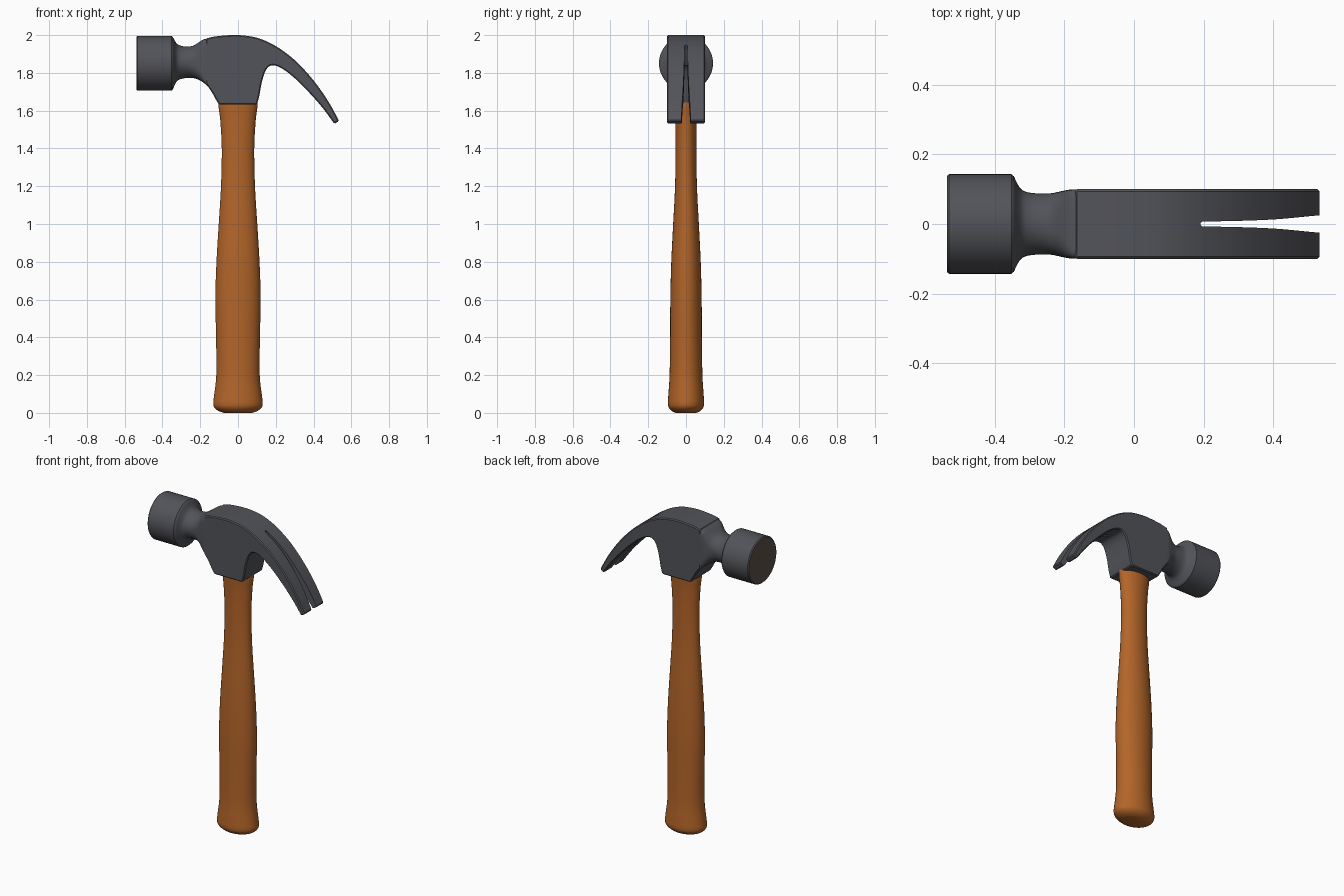
import bpy, bmesh, math
from mathutils import Vector

cube = bpy.data.objects.get("Cube")
if cube:
    bpy.data.objects.remove(cube, do_unlink=True)


def material(name, rgb, rough):
    m = bpy.data.materials.new(name)
    m.use_nodes = True
    m.diffuse_color = (*rgb, 1)
    bsdf = m.node_tree.nodes["Principled BSDF"]
    bsdf.inputs["Base Color"].default_value = (*rgb, 1)
    bsdf.inputs["Roughness"].default_value = rough
    return m


STEEL = material("dark steel", (0.085, 0.087, 0.1), 0.5)
WOOD = material("warm wood", (0.45, 0.13, 0.022), 0.5)
FACE = material("worn striking face", (0.11, 0.08, 0.065), 0.6)


def smooth(rows, steps):
    """Catmull-Rom curve through rows of any dimension."""
    pts = [Vector(r) for r in rows]
    pts = [pts[0]] + pts + [pts[-1]]
    out = []
    for a, b, c, d in zip(pts, pts[1:], pts[2:], pts[3:]):
        for i in range(steps):
            t = i / steps
            out.append(b + (c - a) * t / 2 + (a * 2 - b * 5 + c * 4 - d) * t * t / 2
                       + (b * 3 - a - c * 3 + d) * t ** 3 / 2)
    return out + [pts[-1]]


def oval(rx, ry, n, count=48):
    """Superellipse: n = 2 is round, larger n is squarer."""
    power = lambda v: math.copysign(abs(v) ** (2 / n), v)
    angles = [2 * math.pi * i / count for i in range(count)]
    return [(rx * power(math.cos(a)), ry * power(math.sin(a))) for a in angles]


def make(name, bm, mats):
    bmesh.ops.recalc_face_normals(bm, faces=bm.faces)
    mesh = bpy.data.meshes.new(name)
    bm.to_mesh(mesh)
    bm.free()
    for m in mats:
        mesh.materials.append(m)
    ob = bpy.data.objects.new(name, mesh)
    bpy.context.collection.objects.link(ob)
    return ob


def select(ob):
    bpy.ops.object.select_all(action='DESELECT')
    ob.select_set(True)
    bpy.context.view_layer.objects.active = ob


def shade(ob, angle):
    select(ob)
    bpy.ops.object.shade_smooth_by_angle(angle=math.radians(angle))


def loft(name, rings, mats):
    bm = bmesh.new()
    loops = [[bm.verts.new(p) for p in ring] for ring in rings]
    for a, b in zip(loops, loops[1:]):
        for i in range(len(a)):
            j = (i + 1) % len(a)
            bm.faces.new((a[i], a[j], b[j], b[i]))
    first = bm.faces.new(loops[0])
    bm.faces.new(loops[-1])
    first.material_index = len(mats) - 1
    return make(name, bm, mats)


def slab(name, outline, place, mats):
    """Extrude an outline; place(u, v, side) gives the point on either side."""
    bm = bmesh.new()
    a, b = [[bm.verts.new(place(u, v, s)) for u, v in outline] for s in (-1, 1)]
    bm.faces.new(a)
    bm.faces.new(b)
    for i in range(len(a)):
        j = (i + 1) % len(a)
        bm.faces.new((a[i], a[j], b[j], b[i]))
    return make(name, bm, mats)


# Wooden handle: oval sections (height, half width, half depth)
grip = [(0.0, 0.075, 0.055), (0.01, 0.103, 0.075), (0.028, 0.125, 0.091),
        (0.05, 0.131, 0.096), (0.09, 0.127, 0.094), (0.2, 0.115, 0.087),
        (0.4, 0.116, 0.084), (0.6, 0.12, 0.083), (0.8, 0.114, 0.078),
        (1.0, 0.102, 0.068), (1.2, 0.09, 0.058), (1.4, 0.086, 0.055),
        (1.55, 0.094, 0.057), (1.62, 0.103, 0.06), (1.68, 0.104, 0.06)]
handle = loft("handle", [[(x, y, z) for x, y in oval(rx, ry, 2)]
                         for z, rx, ry in smooth(grip, 4)], [WOOD])
shade(handle, 50)

# Striking poll and neck: (x, bottom, top, half depth, squareness)
poll = [(-0.537, 1.711, 1.991, 0.138, 2), (-0.531, 1.706, 1.996, 0.143, 2),
        (-0.352, 1.706, 1.996, 0.143, 2)]
neck = [(-0.345, 1.712, 1.99, 0.137, 2), (-0.329, 1.748, 1.962, 0.106, 2),
        (-0.312, 1.764, 1.947, 0.093, 2), (-0.28, 1.772, 1.94, 0.088, 2),
        (-0.24, 1.773, 1.943, 0.088, 2.4), (-0.205, 1.762, 1.964, 0.095, 4),
        (-0.18, 1.746, 1.978, 0.099, 9), (-0.15, 1.72, 1.983, 0.099, 14)]
rings = []
for x, low, high, depth, n in [Vector(r) for r in poll] + smooth(neck, 4):
    mid, tall = (low + high) / 2, (high - low) / 2
    rings.append([(x, y, mid + z) for y, z in oval(depth, tall, n)])
shade(loft("poll_and_neck", rings, [STEEL, FACE]), 32)

# Head body with the curved claw, as a side outline
top = [(-0.17, 1.982), (-0.12, 1.993), (-0.04, 2.0), (0.03, 1.998), (0.11, 1.983),
       (0.2, 1.942), (0.3, 1.868), (0.4, 1.76), (0.48, 1.646), (0.535, 1.545)]
under = [(0.51, 1.53), (0.45, 1.612), (0.38, 1.692), (0.3, 1.772), (0.23, 1.825),
         (0.18, 1.84), (0.148, 1.815), (0.126, 1.75), (0.113, 1.68), (0.1, 1.632)]
cheek = [(-0.1, 1.632), (-0.118, 1.66), (-0.14, 1.7), (-0.17, 1.742)]
outline = smooth(top, 5) + smooth(under, 5) + smooth(cheek, 3)
head = slab("head_and_claw", outline, lambda u, v, s: (u, 0.1 * s, v), [STEEL])

# Nail slot between the two claw prongs
edge = smooth([(0.195, 0.007), (0.3, 0.009), (0.4, 0.013), (0.48, 0.02), (0.6, 0.032)], 4)
slot = [(0.19, 0.0)] + [tuple(p) for p in edge] + [(x, -y) for x, y in reversed(edge)]
cutter = slab("slot_cutter", slot, lambda u, v, s: (u, v, 1.75 + 0.4 * s), [STEEL])
cutter.hide_render = True

bevel = head.modifiers.new("edge_bevel", 'BEVEL')
bevel.width = 0.006
bevel.segments = 1
bevel.limit_method = 'ANGLE'
bevel.angle_limit = math.radians(50)
cut = head.modifiers.new("nail_slot", 'BOOLEAN')
cut.operation = 'DIFFERENCE'
cut.solver = 'EXACT'
cut.object = cutter
select(head)
for name in ("edge_bevel", "nail_slot"):
    bpy.ops.object.modifier_apply(modifier=name)
bpy.data.objects.remove(cutter, do_unlink=True)
shade(head, 30)
